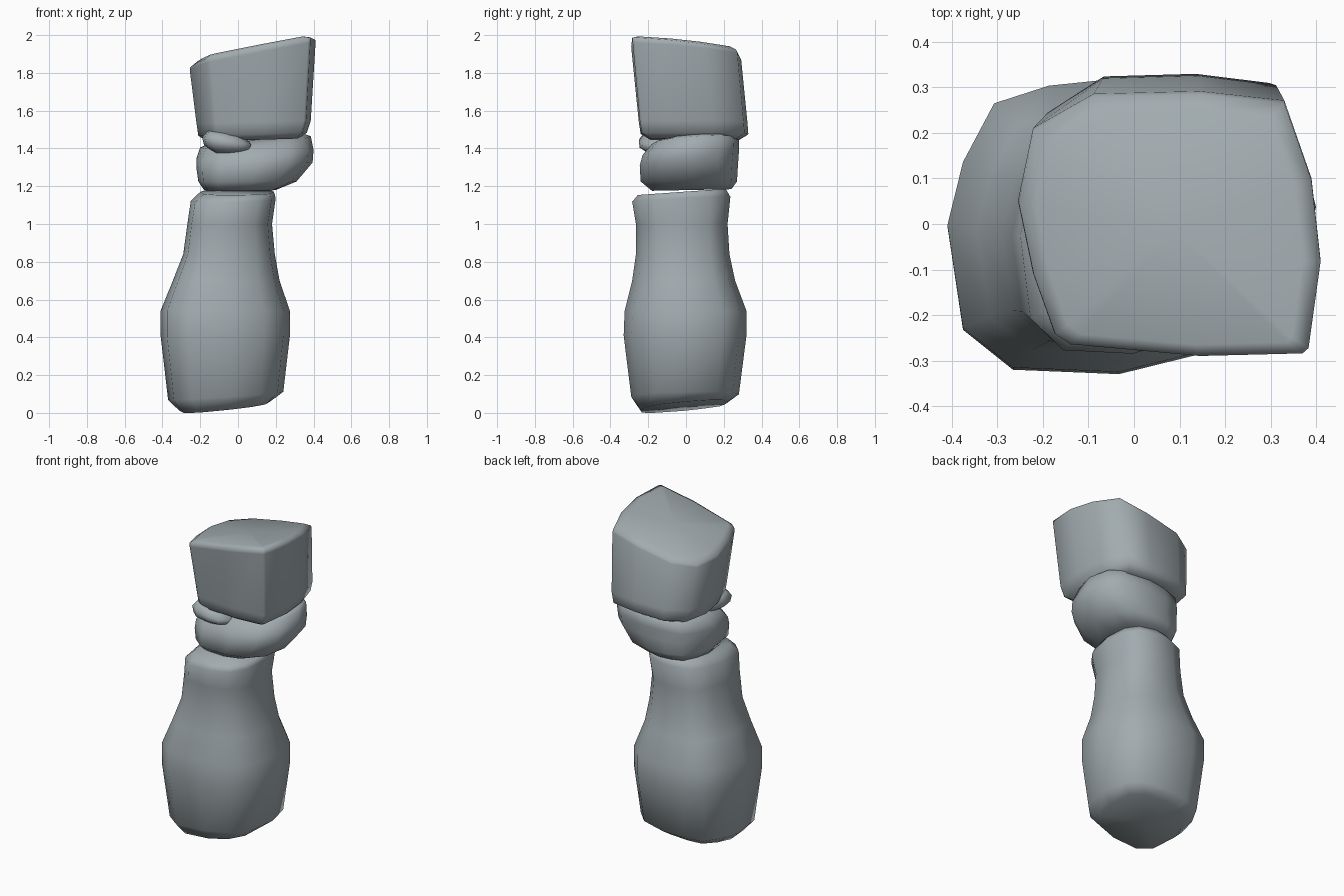
import bpy, bmesh

stone = bpy.data.materials.new("blue_grey_stone")
stone.diffuse_color = (0.36, 0.41, 0.43, 1)

# Footprints around the stones, normalised to -1..1 in x and y
ROUND = [(1, .05), (.88, .6), (.62, .88), (.1, 1), (-.35, .95), (-.7, .83), (-.9, .43),
         (-1, 0), (-.9, -.7), (-.58, -.97), (.1, -1), (.6, -.87), (.9, -.55)]
BLOCK = [(1, -.28), (.94, .34), (.76, .93), (.2, 1), (-.5, .98), (-.9, .72), (-1, .17),
         (-.9, -.38), (-.76, -.83), (-.66, -.91), (.2, -1), (.88, -.98), (.92, -.94)]


def make_stone(name, shape, rings):
    """Loft rings of (x0, x1, y0, y1, z, slope_x, slope_y), closed at both ends."""
    bm = bmesh.new()
    loops = []
    for x0, x1, y0, y1, z, sx, sy in rings:
        cx, cy, rx, ry = (x0 + x1) / 2, (y0 + y1) / 2, (x1 - x0) / 2, (y1 - y0) / 2
        loops.append([bm.verts.new((cx + u * rx, cy + v * ry,
                                    max(0, z + sx * u * rx + sy * v * ry)))
                      for u, v in shape])
    n = len(shape)
    for a, b in zip(loops, loops[1:]):
        for i in range(n):
            j = (i + 1) % n
            bm.faces.new((a[i], a[j], b[j], b[i]))
    # Caps fan out from a centre point
    for loop, flip in ((loops[0], True), (loops[-1], False)):
        f = bm.faces.new(loop[::-1] if flip else loop)
        bmesh.ops.poke(bm, faces=[f])
    bmesh.ops.recalc_face_normals(bm, faces=bm.faces)
    for f in bm.faces:
        f.smooth = True
    me = bpy.data.meshes.new(name)
    bm.to_mesh(me)
    bm.free()
    me.materials.append(stone)
    ob = bpy.data.objects.new(name, me)
    bpy.context.collection.objects.link(ob)
    return ob


# Tall bottle-shaped base stone
make_stone("base_stone", ROUND, [
    (-.31, .17, -.24, .22, .035, .10, .09),
    (-.37, .24, -.29, .28, .09, .07, .02),
    (-.41, .275, -.33, .32, .41, 0, 0),
    (-.41, .275, -.325, .32, .54, 0, 0),
    (-.345, .22, -.285, .26, .70, 0, 0),
    (-.29, .195, -.265, .23, .84, 0, 0),
    (-.268, .18, -.265, .22, 1.0, 0, 0),
    (-.25, .20, -.285, .235, 1.13, .03, .05),
    (-.20, .19, -.255, .21, 1.17, 0, .07),
])

# Flattened stone in the middle
make_stone("middle_stone", ROUND, [
    (-.18, .20, -.18, .24, 1.18, 0, .02),
    (-.21, .31, -.24, .27, 1.225, 0, 0),
    (-.22, .395, -.245, .275, 1.31, .05, 0),
    (-.22, .40, -.23, .28, 1.37, .07, .03),
    (-.20, .385, -.18, .28, 1.435, .10, .06),
    (-.15, .355, -.12, .26, 1.45, .10, .03),
])

# Small wedge pebble
make_stone("pebble", ROUND, [
    (-.12, .03, -.20, -.06, 1.375, 0, 0),
    (-.18, .075, -.245, 0, 1.405, -.1, 0),
    (-.19, .08, -.25, .01, 1.44, -.15, 0),
    (-.16, .02, -.22, -.02, 1.48, -.15, 0),
])

# Blocky top stone with a slanted top
make_stone("top_stone", BLOCK, [
    (-.16, .32, -.19, .28, 1.445, .03, 0),
    (-.21, .365, -.24, .33, 1.475, .03, 0),
    (-.22, .385, -.25, .325, 1.54, .02, 0),
    (-.255, .41, -.288, .292, 1.88, .19, -.08),
    (-.253, .41, -.29, .285, 1.90, .20, -.10),
    (-.215, .37, -.265, .25, 1.92, .19, -.09),
])
